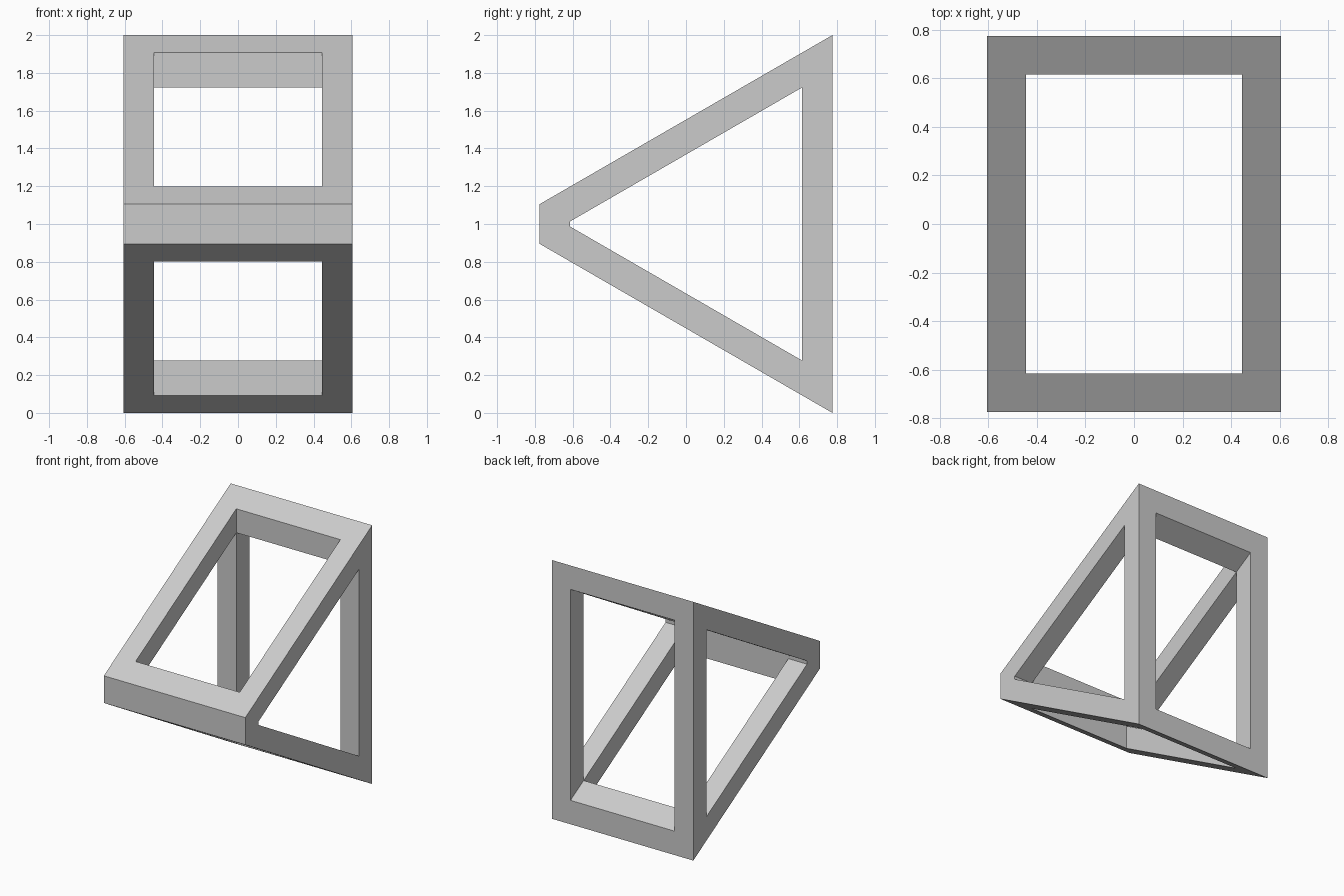
import bpy
import bmesh
import math

cube = bpy.data.objects.get("Cube")
if cube:
    bpy.data.objects.remove(cube, do_unlink=True)

# Main dimensions
HALF_WIDTH, HALF_DEPTH, BAR = 0.605, 0.775, 0.16
INNER_X, INNER_Y = HALF_WIDTH - BAR, HALF_DEPTH - BAR
SLOPE = math.tan(math.radians(30))
DROP = BAR / math.cos(math.radians(30))


def outer(y):
    return 2 - (HALF_DEPTH - y) * SLOPE


def inner(y):
    return outer(y) - DROP


def flip(points):
    return [(y, 2 - z) for y, z in reversed(points)]


# Side profile cells of the wedge frame, as (y, z)
F, B, f, b = -HALF_DEPTH, HALF_DEPTH, -INNER_Y, INNER_Y
front_half = [(F, outer(F)), (f, outer(f)), (f, inner(f))]
front_bar = front_half + flip(front_half)
top_bar = [(b, inner(b)), (b, outer(b)), (B, outer(B)), (B, inner(B))]
sloped_bar = [(f, inner(f)), (f, outer(f)), (b, outer(b)), (b, inner(b))]
back_inner, back_outer = (b, inner(b)), (B, inner(B))
back_post = [back_inner, back_outer] + flip([back_inner, back_outer])

bm = bmesh.new()


def prism(profile, x0, x1):
    left, right = ([bm.verts.new((x, y, z)) for y, z in profile] for x in (x0, x1))
    bm.faces.new(left)
    bm.faces.new(right)
    for i in range(len(profile)):
        j = (i + 1) % len(profile)
        bm.faces.new((left[i], left[j], right[j], right[i]))


# Cross bars run the full width; sloped bars and posts only at the sides
spans = [(-HALF_WIDTH, -INNER_X), (-INNER_X, INNER_X), (INNER_X, HALF_WIDTH)]
for span in spans:
    for profile in (front_bar, top_bar, flip(top_bar)):
        prism(profile, *span)
for span in (spans[0], spans[2]):
    for profile in (sloped_bar, flip(sloped_bar), back_post):
        prism(profile, *span)

# Weld the pieces and drop the hidden faces where they meet
shared = {}
for face in bm.faces:
    key = tuple(round(c, 3) + 0.0 for c in face.calc_center_median())
    shared.setdefault(key, []).append(face)
hidden = [face for group in shared.values() if len(group) > 1 for face in group]
bmesh.ops.delete(bm, geom=hidden, context='FACES')
bmesh.ops.remove_doubles(bm, verts=bm.verts[:], dist=0.001)
bmesh.ops.recalc_face_normals(bm, faces=bm.faces[:])

mesh = bpy.data.meshes.new("wedge_frame")
bm.to_mesh(mesh)
bm.free()
frame = bpy.data.objects.new("wedge_frame", mesh)
bpy.context.scene.collection.objects.link(frame)

# Plain grey finish
grey = bpy.data.materials.new("plain_grey")
grey.use_nodes = True
colour = (0.6, 0.6, 0.6, 1)
grey.diffuse_color = colour
grey.node_tree.nodes["Principled BSDF"].inputs["Base Color"].default_value = colour
mesh.materials.append(grey)
